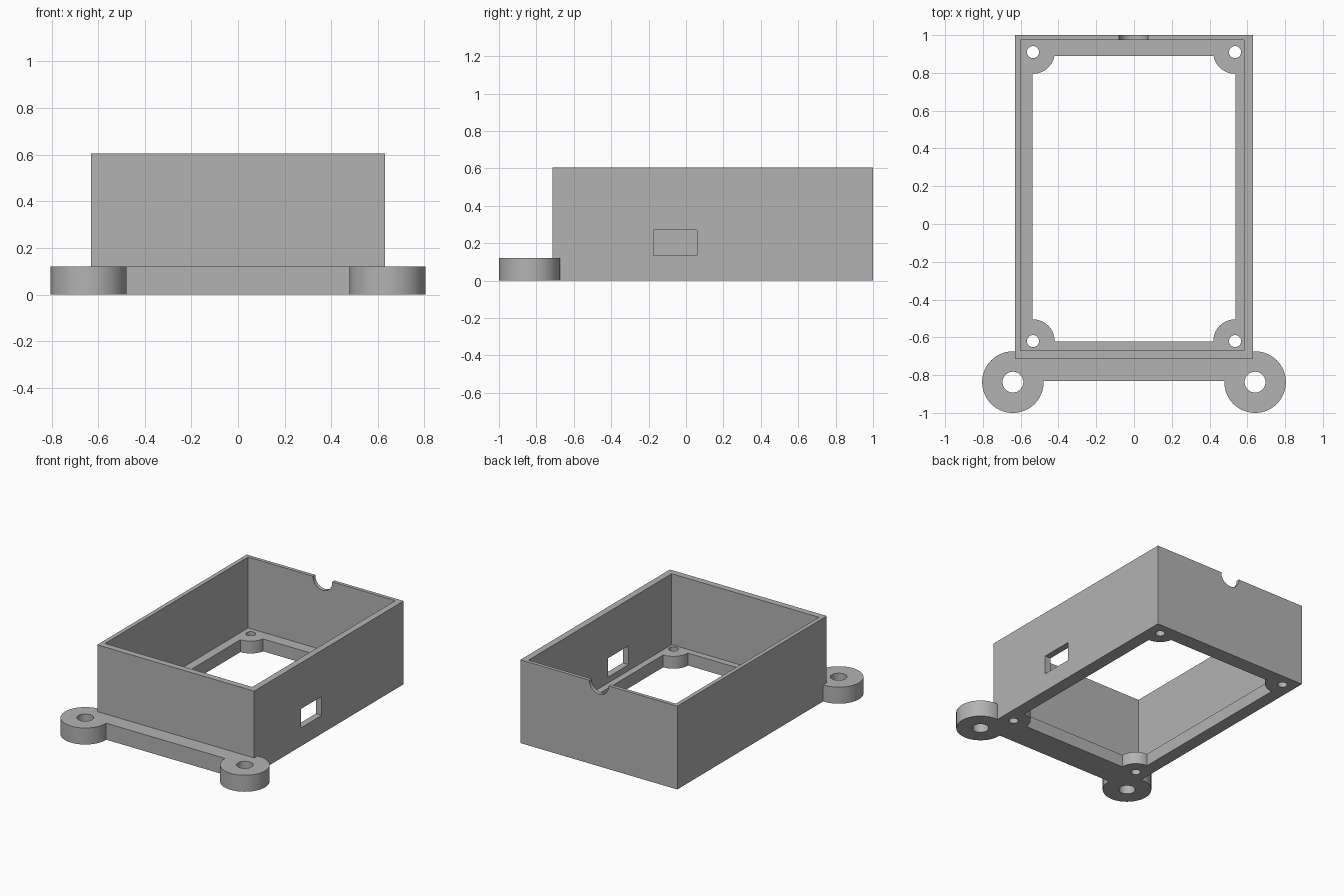
import bpy
import math

cube = bpy.data.objects.get("Cube")
if cube:
    bpy.data.objects.remove(cube, do_unlink=True)

grey = bpy.data.materials.new("plain grey")
grey.use_nodes = True
colour = (0.45, 0.45, 0.45, 1)
grey.diffuse_color = colour
grey.node_tree.nodes["Principled BSDF"].inputs["Base Color"].default_value = colour

HEIGHT, FLOOR, EAR_HEIGHT = 0.605, 0.09, 0.12
BOSS_X, BOSS_YS = 0.535, (0.91, -0.62)
EAR_X, EAR_Y, EAR_R = 0.641, -0.837, 0.163


def finish(obj, name):
    obj.name = name
    obj.data.materials.clear()
    obj.data.materials.append(grey)
    return obj


def box(name, x0, x1, y0, y1, z0, z1):
    centre = ((x0 + x1) / 2, (y0 + y1) / 2, (z0 + z1) / 2)
    bpy.ops.mesh.primitive_cube_add(size=1, location=centre)
    obj = bpy.context.object
    obj.scale = (x1 - x0, y1 - y0, z1 - z0)
    bpy.ops.object.transform_apply(location=False, rotation=False, scale=True)
    return finish(obj, name)


def cylinder(name, x, y, z0, z1, radius):
    bpy.ops.mesh.primitive_cylinder_add(
        vertices=64, radius=radius, depth=z1 - z0, location=(x, y, (z0 + z1) / 2))
    return finish(bpy.context.object, name)


def combine(target, tool, operation="DIFFERENCE"):
    """Apply a boolean to the target and discard the tool."""
    mod = target.modifiers.new("boolean", "BOOLEAN")
    mod.operation, mod.solver, mod.object = operation, "EXACT", tool
    bpy.ops.object.select_all(action="DESELECT")
    bpy.context.view_layer.objects.active = target
    target.select_set(True)
    bpy.ops.object.modifier_apply(modifier=mod.name)
    bpy.data.objects.remove(tool, do_unlink=True)


def smooth(obj):
    bpy.ops.object.select_all(action="DESELECT")
    bpy.context.view_layer.objects.active = obj
    obj.select_set(True)
    bpy.ops.object.shade_smooth_by_angle(angle=math.radians(30))


# Open case with uneven wall thicknesses
case = box("case", -0.63, 0.63, -0.715, 1.0, 0, HEIGHT)
combine(case, box("cavity", -0.6, 0.583, -0.669, 0.974, FLOOR, 1))

# Floor opening that leaves a rounded boss in every corner
opening = box("opening", -0.537, 0.537, -0.622, 0.89, -0.2, 0.3)
bosses = [(side * BOSS_X, y) for side in (-1, 1) for y in BOSS_YS]
for x, y in bosses:
    combine(opening, cylinder("boss", x, y, -0.4, 0.5, 0.115))
combine(case, opening)
for x, y in bosses:
    combine(case, cylinder("screw_hole", x, y, -0.1, 0.2, 0.032))

# Side port and rounded cable notch in the back rim
combine(case, box("port", 0.55, 0.7, -0.175, 0.06, 0.133, 0.27))
notch = cylinder("notch", 0, 0, -0.1, 0.1, 0.077)
notch.location = (-0.002, 0.99, HEIGHT - 0.004)
notch.rotation_euler.x = math.pi / 2
combine(case, notch)
smooth(case)

# Mounting flange with two drilled ears, flush with the case front
flange = box("mounting_flange", -0.55, 0.55, -0.83, -0.7, 0, EAR_HEIGHT)
for side in (-1, 1):
    combine(flange, cylinder("ear", side * EAR_X, EAR_Y, 0, EAR_HEIGHT, EAR_R), "UNION")
for side in (-1, 1):
    combine(flange, cylinder("ear_hole", side * EAR_X, EAR_Y, -0.1, 0.3, 0.055))
smooth(flange)
combine(case, flange, "UNION")
case.name = "case_with_mounting_ears"
smooth(case)
